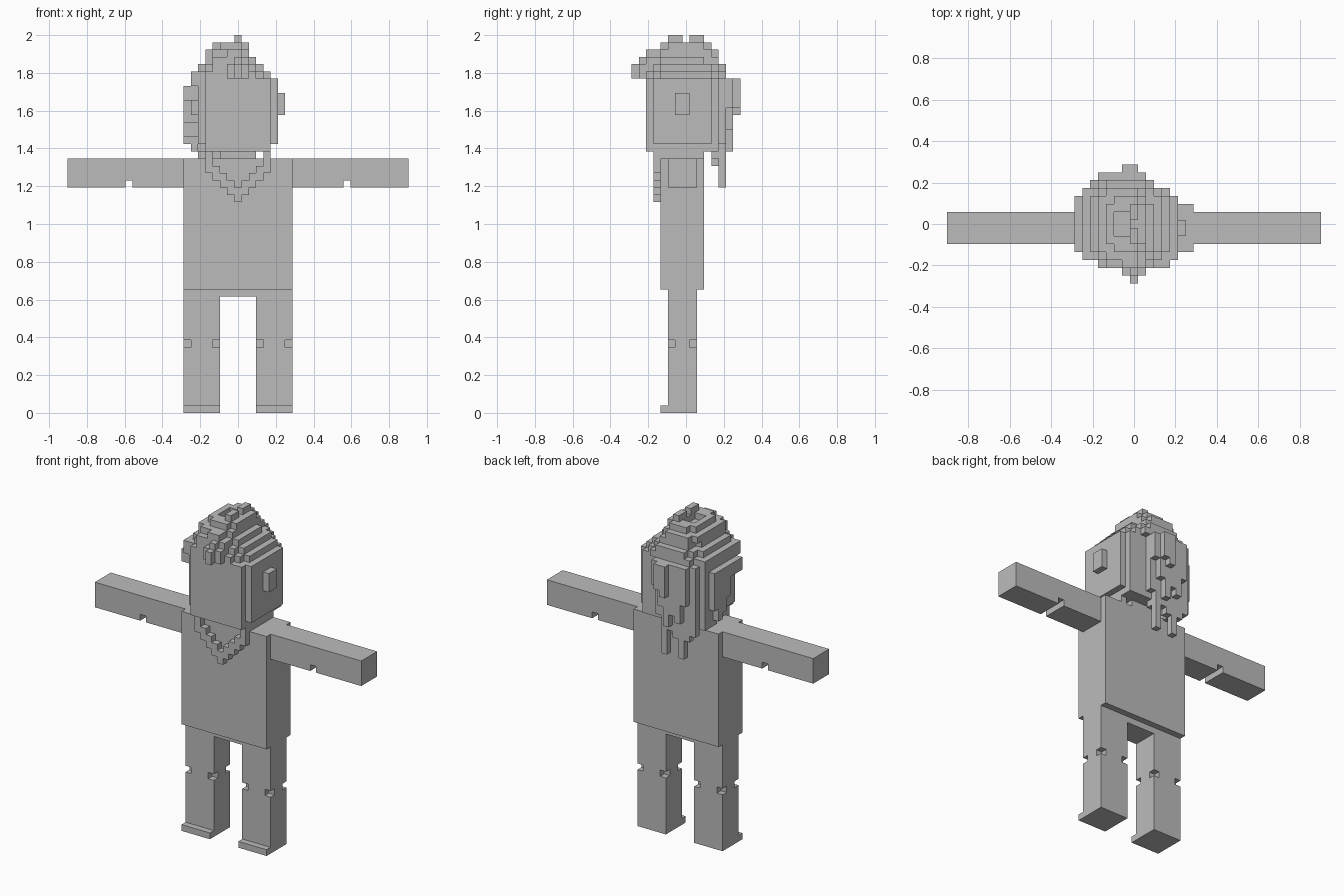
import bpy, bmesh
from mathutils import Vector

if "Cube" in bpy.data.objects:
    bpy.data.objects.remove(bpy.data.objects["Cube"])

V = 2 / 52  # size of one block

grey = bpy.data.materials.new("plain_grey")
grey.diffuse_color = (0.5, 0.5, 0.5, 1)
grey.use_nodes = True
grey.node_tree.nodes["Principled BSDF"].inputs["Base Color"].default_value = grey.diffuse_color


def box(x0, x1, y0, y1, z0, z1):
    """Cells of a box: x and y are inclusive cell numbers, z runs from z0 up to z1."""
    return {(x, y, z) for x in range(x0, x1 + 1)
            for y in range(y0, y1 + 1) for z in range(z0, z1)}


def mirror(cells):
    return {(-x, y, z) for x, y, z in cells}


def build(name, cells):
    """Turn a set of cells into one outer skin with flat merged faces."""
    bm = bmesh.new()
    verts = {}

    def vert(p):
        if p not in verts:
            verts[p] = bm.verts.new(((p[0] - .5) * V, (p[1] - .5) * V, p[2] * V))
        return verts[p]

    for c in sorted(cells):
        for axis in range(3):
            for side in (0, 1):
                n = list(c)
                n[axis] += 2 * side - 1
                if tuple(n) in cells:
                    continue
                u, w = (axis + 1) % 3, (axis + 2) % 3
                loop = []
                for a, b in ((0, 0), (1, 0), (1, 1), (0, 1)):
                    p = list(c)
                    p[axis] += side
                    p[u] += a
                    p[w] += b
                    loop.append(vert(tuple(p)))
                bm.faces.new(loop if side else loop[::-1])
    bmesh.ops.dissolve_limit(bm, angle_limit=0.01, verts=bm.verts, edges=bm.edges)
    mesh = bpy.data.meshes.new(name)
    bm.to_mesh(mesh)
    bm.free()
    mesh.materials.append(grey)
    obj = bpy.data.objects.new(name, mesh)
    bpy.context.collection.objects.link(obj)
    return obj


# Torso with the crotch block
build("torso", box(-7, 7, -3, 2, 17, 35) | box(-2, 2, -2, 1, 16, 17))

# Arms with an elbow slot underneath
arm = box(8, 23, -2, 1, 31, 35) - box(15, 15, -2, 1, 31, 32)
build("right_arm", arm)
build("left_arm", mirror(arm))

# Legs with notched knee corners and a toe
leg = box(3, 7, -2, 1, 0, 17) | box(3, 7, -3, -3, 0, 1)
leg -= {(x, y, 9) for x in (3, 7) for y in (-2, 1)}
build("right_leg", leg)
build("left_leg", mirror(leg))

# Head with clipped corners, and neck
head = box(-4, 4, -5, 4, 36, 46) | box(-5, 5, -4, 3, 37, 46)
build("head", head)
build("neck", box(-2, 2, -2, 2, 35, 36))

# Ears
ear = box(6, 6, -1, 0, 41, 44)
build("right_ear", ear)
build("left_ear", mirror(ear))

# Stepped necklace, running over the shoulders
necklace = set()
for x in range(-4, 5):
    necklace |= box(x, x, -4, -4, 29 + abs(x), 31 + abs(x))
for x in (-4, 4):
    necklace |= box(x, x, -4, 2, 35, 36)
build("necklace", necklace)

# Hair crown: terraced rounded layers
hair = set()
layers = {46: (-6, 4, -5, 5), 47: (-5, 3, -5, 5), 48: (-4, 2, -5, 4),
          49: (-4, 1, -4, 4), 50: (-3, 1, -3, 3)}
for z, (x0, x1, y0, y1) in layers.items():
    cx, cy = (x0 + x1) / 2, (y0 + y1) / 2
    rx, ry = (x1 - x0 + 1) / 2, (y1 - y0 + 1) / 2
    for x, y, _ in box(x0, x1, y0, y1, z, z + 1):
        if abs((x - cx) / rx) ** 2.6 + abs((y - cy) / ry) ** 2.6 <= 1:
            hair.add((x, y, z))
hair |= box(0, 0, -2, -1, 51, 52) | box(0, 0, 1, 2, 51, 52)
hair -= box(-2, -1, -1, 1, 50, 51)

# Front tuft
hair |= box(-1, 1, -6, -6, 46, 48) | box(0, 0, -7, -5, 46, 48)
hair |= box(0, 0, -6, -5, 48, 49) | box(-1, 0, -5, -5, 49, 50)

# Left side: brim and ragged locks
hair |= box(-6, -6, -4, 4, 45, 47) | box(-7, -7, -3, 3, 43, 45)
hair |= box(-6, -6, -3, 3, 43, 45)
for y, low in {0: 40, 1: 38, 2: 37, 3: 39}.items():
    hair |= box(-7, -6, y, y, low, 45)
hair |= box(-6, -6, 2, 4, 36, 45) | box(-5, -5, 4, 4, 36, 46)

# Back: hanging strands, row by row outward
rows = {4: {-5: 36, -4: 35, -3: 34, -2: 35, -1: 34, 0: 35},
        5: {-5: 35, -4: 34, -3: 31, -2: 34, -1: 35, 0: 31, 1: 37},
        6: {-4: 40, -3: 37, -2: 38, -1: 36, 0: 39, 1: 42},
        7: {-1: 41, 0: 42}}
for y, strands in rows.items():
    for x, low in strands.items():
        hair |= box(x, x, y, y, low, 46)
hair |= box(-3, 0, 5, 5, 46, 48)
build("hair", hair - head)
